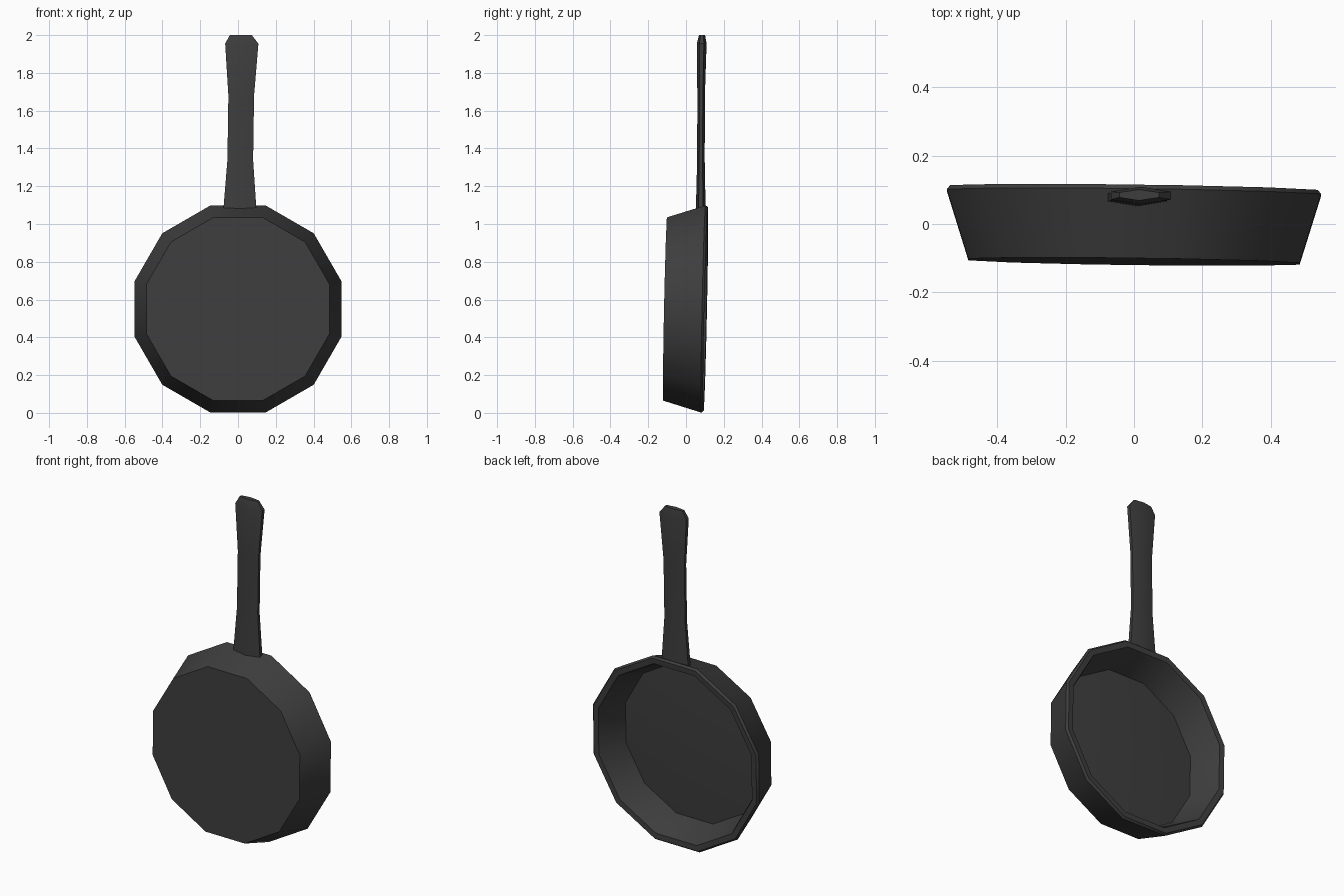
import bpy, bmesh, math

cube = bpy.data.objects.get("Cube")
if cube:
    bpy.data.objects.remove(cube)

iron = bpy.data.materials.new("dark cast iron")
iron.use_nodes = True
colour = (0.048, 0.048, 0.048, 1)
iron.diffuse_color = colour
bsdf = iron.node_tree.nodes["Principled BSDF"]
bsdf.inputs["Base Color"].default_value = colour
bsdf.inputs["Roughness"].default_value = 0.7

CENTRE_Z = 0.55


def tilted(x, y, z):
    """The pan leans slightly, so depth shifts with x and z."""
    return (x, y - 0.013 * x + 0.021 * (z - CENTRE_Z), z)


def loft(name, rings, tip=None):
    """Skin a list of point rings; cap the start, and the end with a cap or fan."""
    bm = bmesh.new()
    loops = [[bm.verts.new(p) for p in ring] for ring in rings]
    count = len(loops[0])
    for a, b in zip(loops, loops[1:]):
        for i in range(count):
            j = (i + 1) % count
            bm.faces.new((a[i], a[j], b[j], b[i]))
    bm.faces.new(loops[0])
    if tip:
        centre = bm.verts.new(tip)
        for i in range(count):
            bm.faces.new((loops[-1][i], loops[-1][(i + 1) % count], centre))
    else:
        bm.faces.new(loops[-1])
    bmesh.ops.recalc_face_normals(bm, faces=bm.faces)
    mesh = bpy.data.meshes.new(name)
    bm.to_mesh(mesh)
    bm.free()
    mesh.materials.append(iron)
    obj = bpy.data.objects.new(name, mesh)
    bpy.context.collection.objects.link(obj)
    bpy.ops.object.select_all(action="DESELECT")
    obj.select_set(True)
    bpy.context.view_layer.objects.active = obj
    bpy.ops.object.shade_smooth_by_angle(angle=math.radians(31))
    return obj


def pan_ring(radius, y, sides=12):
    angles = [2 * math.pi * (i + 0.5) / sides for i in range(sides)]
    return [tilted(radius * math.cos(a), y, CENTRE_Z + radius * math.sin(a))
            for a in angles]


# Pan: base, flared wall, narrow rim, parallel inner wall and slightly domed floor
pan_profile = [(0.502, -0.11), (0.567, 0.092), (0.557, 0.104),
               (0.524, 0.102), (0.515, 0.085), (0.465, -0.072)]
loft("pan", [pan_ring(r, y) for r, y in pan_profile],
     tip=tilted(0, -0.045, CENTRE_Z + 0.02))


# Handle: six-sided sections with a ridge along the front and back
def handle_ring(z, x, half_width, y, half_depth):
    section = [(1, 0.45), (0, 1), (-1, 0.45), (-1, -0.45), (0, -1), (1, -0.45)]
    return [(x + half_width * u, y + half_depth * v, z) for u, v in section]


handle_stations = [(1.07, 0.01, 0.088, 0.078, 0.026),
                   (1.34, 0.012, 0.068, 0.079, 0.02),
                   (1.68, 0.017, 0.068, 0.08, 0.02),
                   (1.955, 0.02, 0.088, 0.083, 0.026),
                   (2.0, 0.015, 0.058, 0.085, 0.016)]
loft("handle", [handle_ring(*s) for s in handle_stations])
